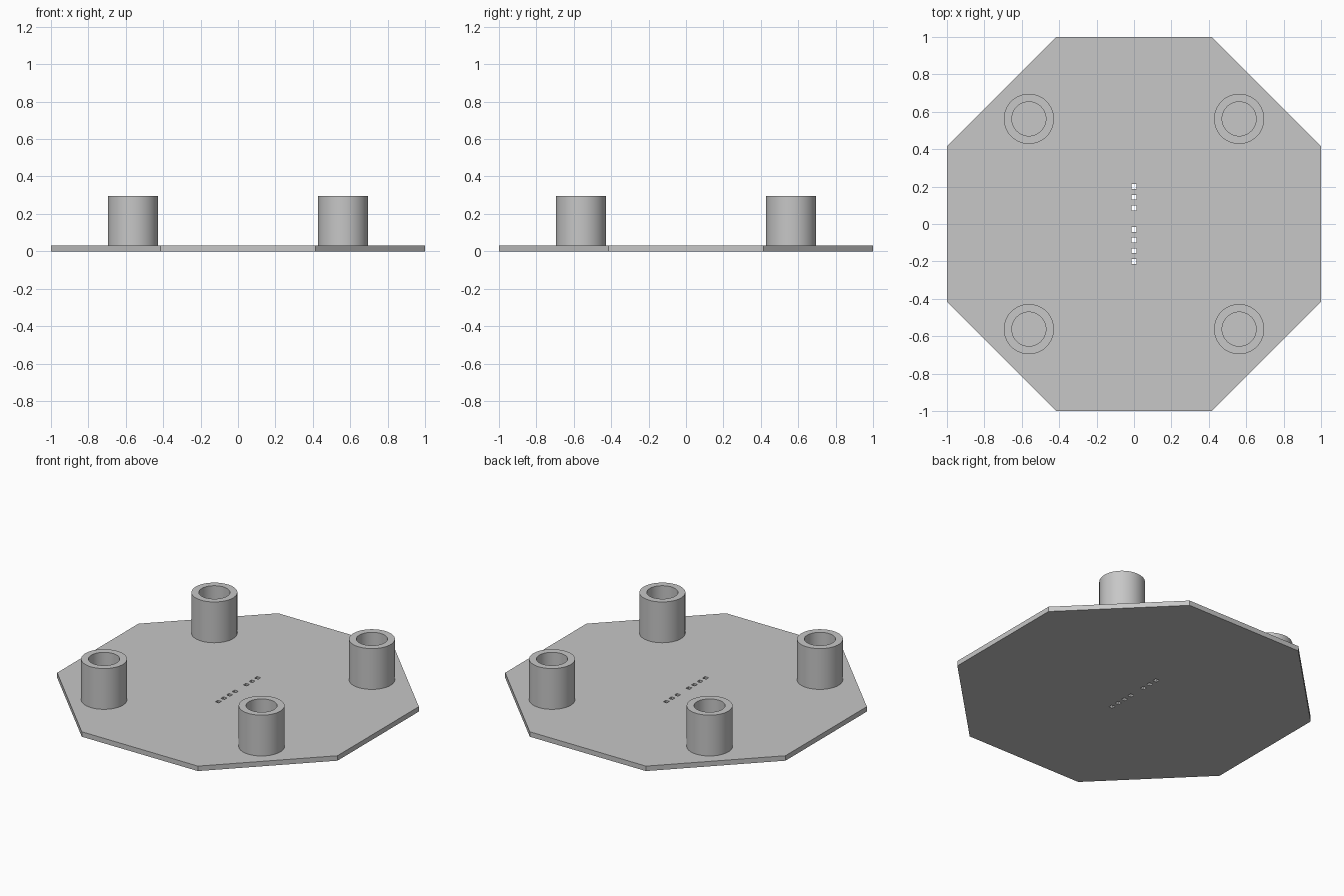
import bpy, bmesh, math
from mathutils import Vector

if "Cube" in bpy.data.objects:
    bpy.data.objects.remove(bpy.data.objects["Cube"], do_unlink=True)

PLATE_TOP, TUBE_TOP = 0.032, 0.295
OUTER, INNER, OFFSET = 0.134, 0.091, 0.562

grey = bpy.data.materials.new("light_grey")
grey.use_nodes = True
grey.diffuse_color = (0.57, 0.57, 0.57, 1)
grey.node_tree.nodes["Principled BSDF"].inputs["Base Color"].default_value = grey.diffuse_color


def activate(obj):
    bpy.ops.object.select_all(action="DESELECT")
    obj.select_set(True)
    bpy.context.view_layer.objects.active = obj


# Octagonal base plate, flat sides facing the axes
bpy.ops.mesh.primitive_cylinder_add(
    vertices=8, radius=1 / math.cos(math.pi / 8), depth=PLATE_TOP,
    location=(0, 0, PLATE_TOP / 2), rotation=(0, 0, math.pi / 8))
plate = bpy.context.object
plate.name = "base_plate"
plate.data.materials.append(grey)

# Row of small through holes, with one position left solid
bm = bmesh.new()
for i in range(8):
    if i != 3:
        box = bmesh.ops.create_cube(bm, size=0.026)["verts"]
        bmesh.ops.scale(bm, vec=(1, 1, 8), verts=box)
        bmesh.ops.translate(bm, vec=(0, 0.2 - i * 0.4 / 7, 0), verts=box)
mesh = bpy.data.meshes.new("hole_cutter")
bm.to_mesh(mesh)
bm.free()
mesh.materials.append(grey)
cutter = bpy.data.objects.new("hole_cutter", mesh)
cutter.hide_render = True
bpy.context.collection.objects.link(cutter)

activate(plate)
cut = plate.modifiers.new("holes", "BOOLEAN")
cut.operation, cut.solver, cut.object = "DIFFERENCE", "EXACT", cutter
bpy.ops.object.modifier_apply(modifier=cut.name)
bpy.data.objects.remove(cutter, do_unlink=True)


# Hollow tube, lathed from a rectangular section
def add_tube(name, x, y):
    bm = bmesh.new()
    section = [(INNER, PLATE_TOP), (OUTER, PLATE_TOP), (OUTER, TUBE_TOP), (INNER, TUBE_TOP)]
    verts = [bm.verts.new((r, 0, z)) for r, z in section]
    edges = [bm.edges.new((verts[i], verts[(i + 1) % 4])) for i in range(4)]
    bmesh.ops.spin(bm, geom=verts + edges, cent=Vector(), axis=(0, 0, 1),
                   angle=math.tau, steps=64)
    bmesh.ops.remove_doubles(bm, verts=bm.verts[:], dist=0.0005)
    bmesh.ops.recalc_face_normals(bm, faces=bm.faces[:])
    mesh = bpy.data.meshes.new(name)
    bm.to_mesh(mesh)
    bm.free()
    mesh.materials.append(grey)
    tube = bpy.data.objects.new(name, mesh)
    tube.location = (x, y, 0)
    bpy.context.collection.objects.link(tube)
    activate(tube)
    bpy.ops.object.shade_smooth_by_angle(angle=math.radians(30))


for side, sx in (("left", 1), ("right", -1)):
    for end, sy in (("front", -1), ("back", 1)):
        add_tube(f"{end}_{side}_tube", sx * OFFSET, sy * OFFSET)
